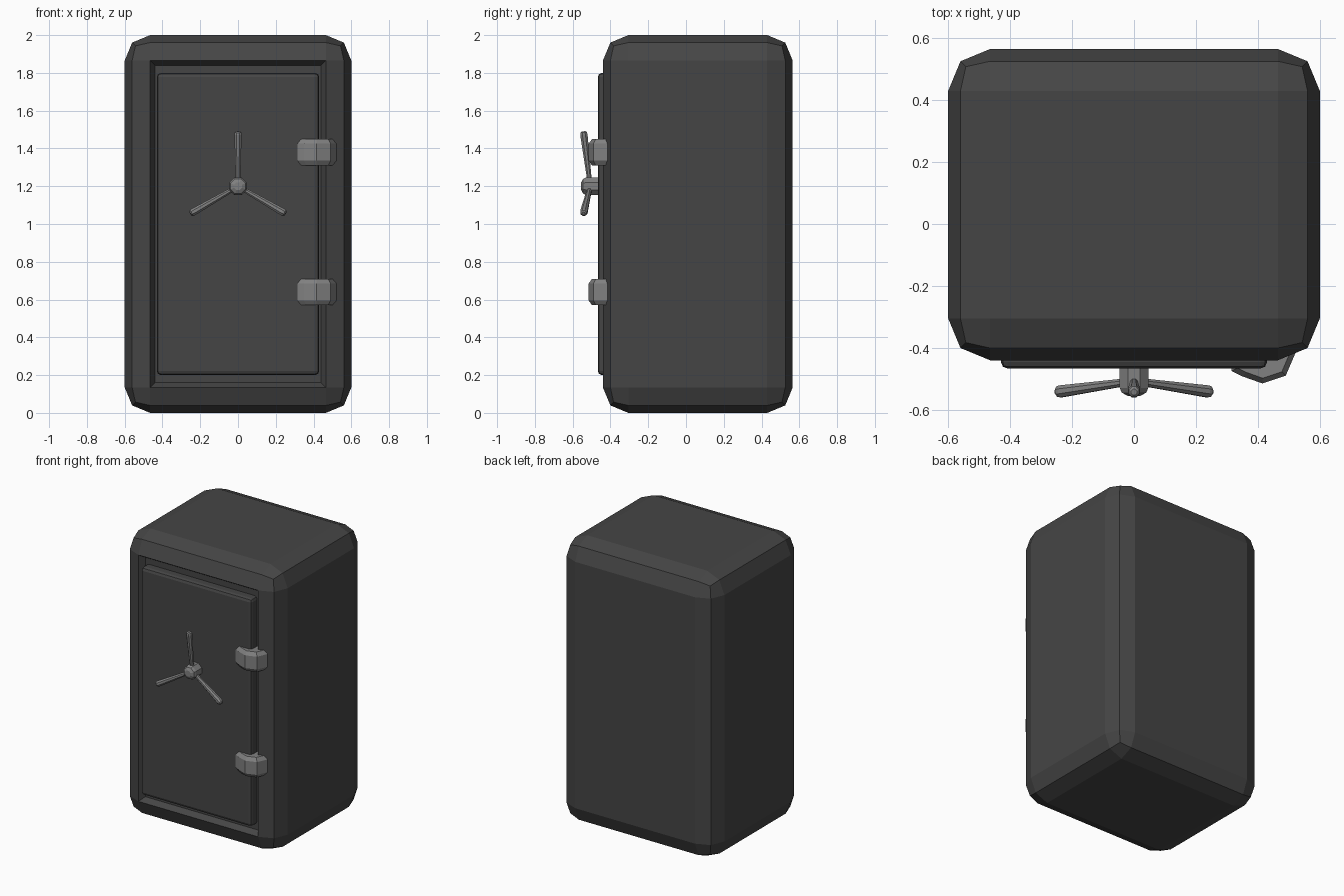
import bpy, bmesh, math
from mathutils import Matrix, Vector

cube = bpy.data.objects.get("Cube")
if cube:
    bpy.data.objects.remove(cube, do_unlink=True)


def make_material(name, value):
    mat = bpy.data.materials.new(name)
    mat.use_nodes = True
    color = (value, value, value, 1)
    mat.diffuse_color = color
    bsdf = next(n for n in mat.node_tree.nodes if n.type == 'BSDF_PRINCIPLED')
    bsdf.inputs["Base Color"].default_value = color
    return mat


dark_steel = make_material("dark steel", 0.06)
light_steel = make_material("light steel", 0.22)


def add_object(name, bm, mat):
    bmesh.ops.recalc_face_normals(bm, faces=bm.faces[:])
    mesh = bpy.data.meshes.new(name)
    bm.to_mesh(mesh)
    bm.free()
    mesh.materials.append(mat)
    obj = bpy.data.objects.new(name, mesh)
    bpy.context.collection.objects.link(obj)
    return obj


def bevelled_box(low, high, width, segments):
    low, high = Vector(low), Vector(high)
    bm = bmesh.new()
    matrix = Matrix.Translation((low + high) / 2) @ Matrix.Diagonal((high - low).to_4d())
    matrix[3][3] = 1
    bmesh.ops.create_cube(bm, size=1, matrix=matrix)
    bmesh.ops.bevel(bm, geom=bm.edges[:], offset=width, segments=segments,
                    profile=0.5, affect='EDGES')
    return bm


def turned(profile, sides, matrix):
    """Closed solid from (radius, height) rings around local z."""
    bm = bmesh.new()
    rings = []
    for radius, height in profile:
        ring = []
        for i in range(sides):
            a = math.tau * (i + 0.5) / sides
            ring.append(bm.verts.new((radius * math.cos(a), radius * math.sin(a), height)))
        rings.append(ring)
    for lower, upper in zip(rings, rings[1:]):
        for i in range(sides):
            j = (i + 1) % sides
            bm.faces.new((lower[i], lower[j], upper[j], upper[i]))
    bm.faces.new(rings[0][::-1])
    bm.faces.new(rings[-1])
    bm.transform(matrix)
    return bm


# Safe body with a recessed door opening in its front face
bm = bevelled_box((-0.6, -0.44, 0), (0.6, 0.565, 2), 0.135, 2)
bm.normal_update()
front = max((f for f in bm.faces if f.normal.y < -0.99), key=lambda f: f.calc_area())
bmesh.ops.inset_individual(bm, faces=[front], thickness=0.035, depth=-0.04)
add_object("safe_body", bm, dark_steel)

# Door
add_object("door", bevelled_box((-0.43, -0.467, 0.2), (0.43, -0.38, 1.8), 0.022, 2), dark_steel)

# Hinges: bent plates wrapping from the door to the body
hinge_outline = [(0.315, -0.44), (0.315, -0.475), (0.35, -0.492), (0.415, -0.515),
                 (0.49, -0.49), (0.522, -0.415), (0.5, -0.395), (0.36, -0.4)]
for name, z in (("upper_hinge", 1.38), ("lower_hinge", 0.64)):
    bm = bmesh.new()
    rings = []
    # Each ring narrows towards the top and bottom edges
    for dz, shrink in ((-0.07, 0.82), (-0.045, 1), (0.045, 1), (0.07, 0.82)):
        rings.append([bm.verts.new((0.42 + (x - 0.42) * shrink, -0.42 + (y + 0.42) * shrink, z + dz))
                      for x, y in hinge_outline])
    count = len(hinge_outline)
    for lower, upper in zip(rings, rings[1:]):
        for i in range(count):
            j = (i + 1) % count
            bm.faces.new((lower[i], lower[j], upper[j], upper[i]))
    bm.faces.new(rings[0][::-1])
    bm.faces.new(rings[-1])
    add_object(name, bm, light_steel)

# Handle hub, turned around the axis that faces forward
hub_center = Vector((0, 0, 1.2))
forward = Matrix.Translation(hub_center) @ Matrix.Rotation(math.pi / 2, 4, 'X')
hub_profile = [(0.05, 0.45), (0.05, 0.53), (0.042, 0.545), (0.022, 0.555)]
add_object("handle_hub", turned(hub_profile, 8, forward), light_steel)

# Three tapered spokes, leaning slightly forward
spoke_profile = [(0.012, 0), (0.021, 0.275), (0.018, 0.287), (0.01, 0.293)]
for i, name in enumerate(("upper_spoke", "left_spoke", "right_spoke")):
    matrix = (Matrix.Translation(hub_center + Vector((0, -0.507, 0)))
              @ Matrix.Rotation(i * math.tau / 3, 4, 'Y')
              @ Matrix.Rotation(math.radians(7), 4, 'X'))
    add_object(name, turned(spoke_profile, 8, matrix), light_steel)
